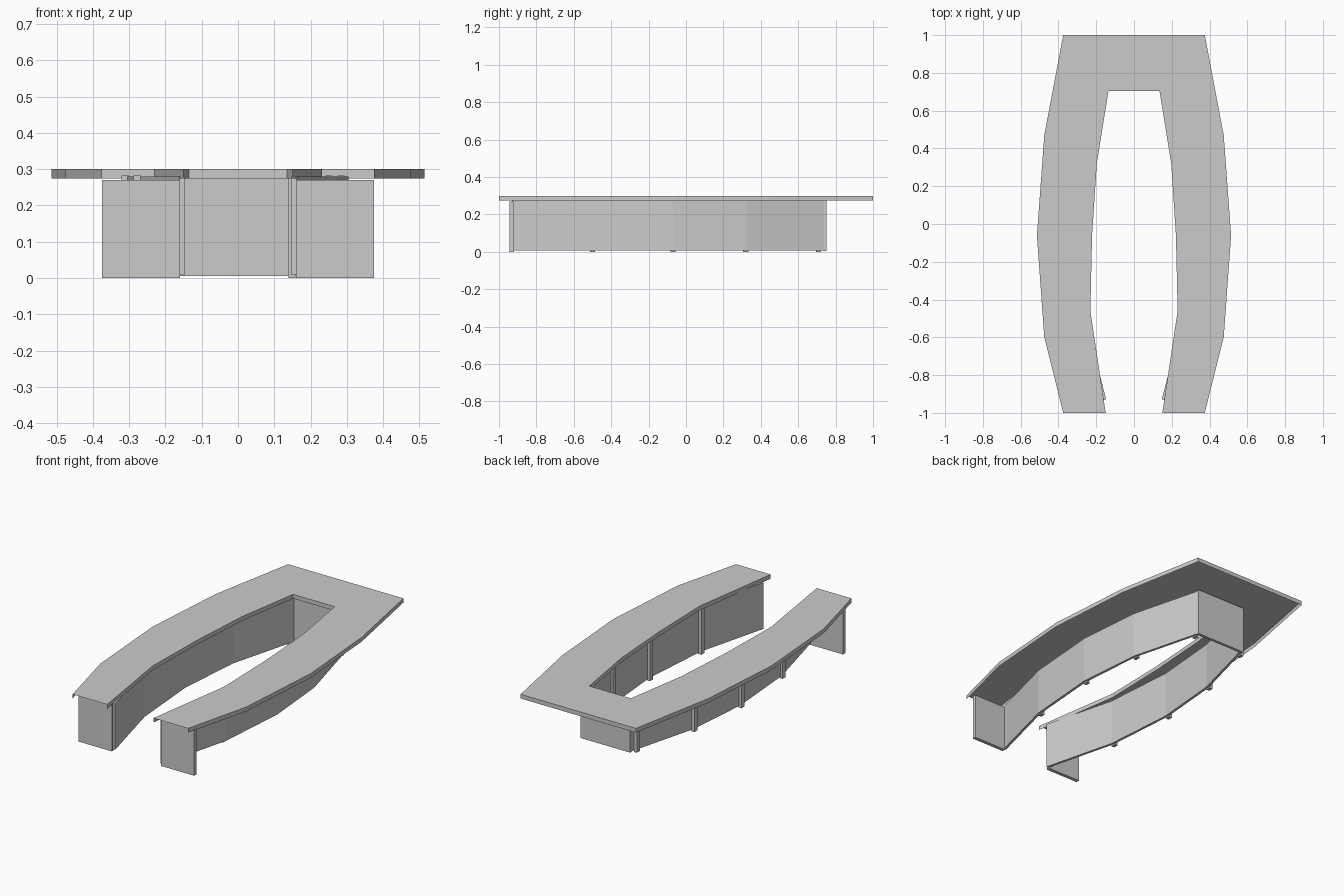
import bpy, bmesh
from mathutils import Vector

if "Cube" in bpy.data.objects:
    bpy.data.objects.remove(bpy.data.objects["Cube"])

TOP, SKIRT = 0.30, 0.275


def finish(name, bm):
    me = bpy.data.meshes.new(name)
    bm.to_mesh(me)
    bm.free()
    ob = bpy.data.objects.new(name, me)
    bpy.context.collection.objects.link(ob)
    return ob


def prism(name, pts, z0, z1):
    """Closed vertical prism over a plan outline."""
    bm = bmesh.new()
    lo = [bm.verts.new((x, y, z0)) for x, y in pts]
    hi = [bm.verts.new((x, y, z1)) for x, y in pts]
    n = len(pts)
    bm.faces.new(lo[::-1])
    bm.faces.new(hi)
    for i in range(n):
        j = (i + 1) % n
        bm.faces.new((lo[i], lo[j], hi[j], hi[i]))
    bmesh.ops.recalc_face_normals(bm, faces=bm.faces)
    return finish(name, bm)


def box(name, x0, x1, y0, y1, z0, z1):
    return prism(name, [(x0, y0), (x1, y0), (x1, y1), (x0, y1)], z0, z1)


# Tabletop: faceted U-shaped sheet with a hanging edge, open at the front ends
outer = [(0.375, -1), (0.475, -0.6), (0.514, -0.06), (0.475, 0.47), (0.375, 1)]
inner = [(0.15, -1), (0.231, -0.46), (0.222, -0.06), (0.197, 0.32), (0.135, 0.705)]


def around(side):
    return side + [(-x, y) for x, y in reversed(side)]


bm = bmesh.new()
o = [bm.verts.new((x, y, TOP)) for x, y in around(outer)]
n = [bm.verts.new((x, y, TOP)) for x, y in around(inner)]
for i in range(len(o) - 1):
    bm.faces.new((o[i], o[i + 1], n[i + 1], n[i]))
for ring, flip in ((o, False), (n, True)):
    low = [bm.verts.new((v.co.x, v.co.y, SKIRT)) for v in ring]
    for i in range(len(ring) - 1):
        f = [low[i], low[i + 1], ring[i + 1], ring[i]]
        bm.faces.new(f[::-1] if flip else f)
finish("tabletop", bm)

# Supports under each arm
path = [(0.162, -0.93), (0.272, -0.5), (0.305, -0.07), (0.272, 0.32), (0.162, 0.737)]
T = 0.015
for s, side in ((1, "right"), (-1, "left")):
    # Faceted modesty panel following the arm
    pts = [(s * x, y) for x, y in path] + [(s * (x - T), y) for x, y in reversed(path)]
    prism(side + "_modesty_panel", pts, 0.008, 0.28)
    # Front end panel
    xs = sorted((s * 0.375, s * 0.16))
    box(side + "_end_panel", xs[0], xs[1], -0.943, -0.922, 0, 0.27)
    # Posts at the panel joints, on the -x face of both panels
    for k, (x, y) in enumerate(path[1:4] + [(0.17, 0.708)]):
        x1 = x - T if s > 0 else -x
        box(f"{side}_post_{k + 1}", x1 - 0.016, x1 + 0.004, y - 0.014, y + 0.014, 0, 0.283)

# Back panel joining the two arms
box("back_panel", -0.162, 0.162, 0.733, 0.75, 0.005, 0.285)
